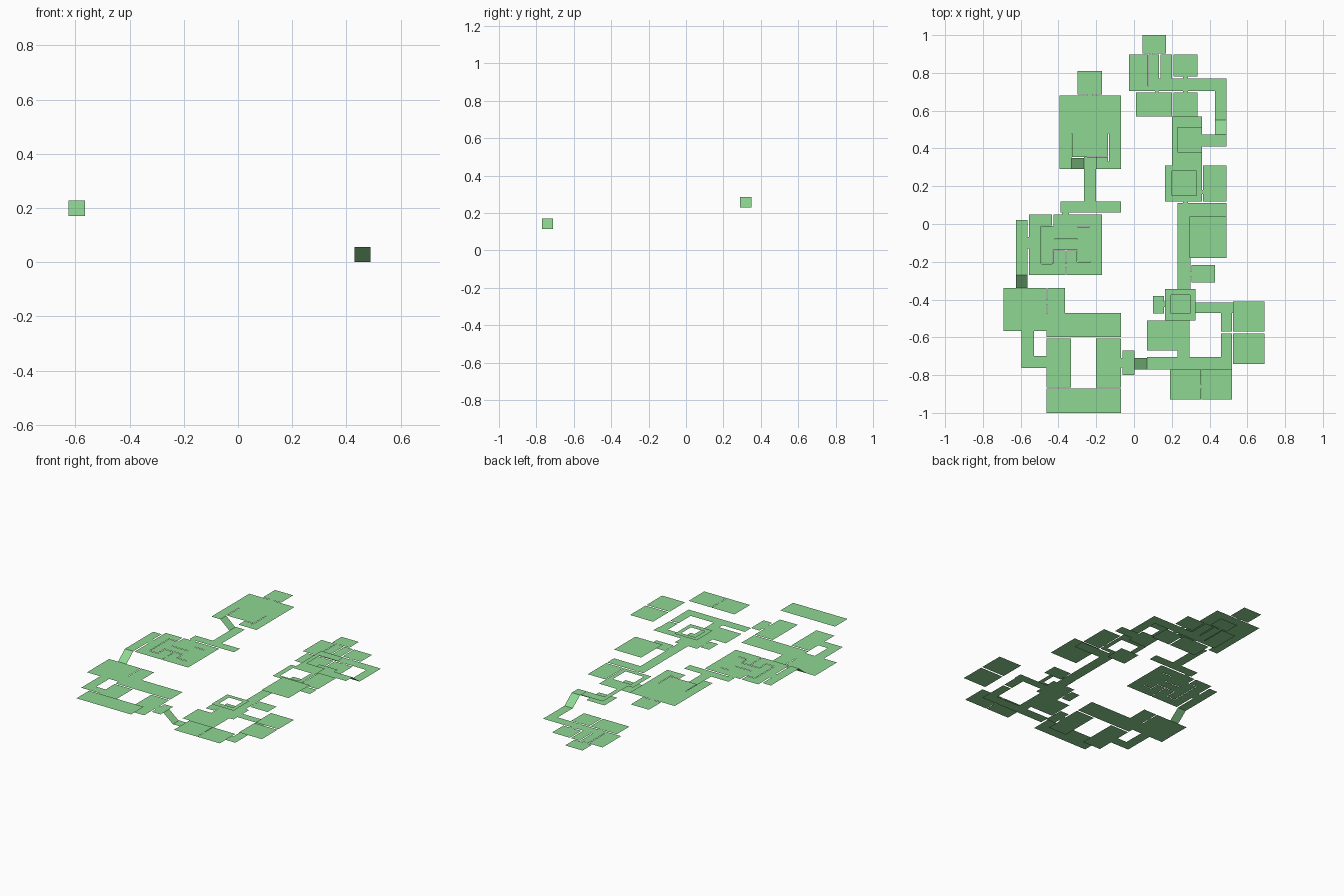
import bpy, bmesh

mat = bpy.data.materials.new("green_floor")
mat.diffuse_color = (0.27, 0.68, 0.29, 1)
H = 0.057   # height of one storey
G = 0.0015  # half width of a wall gap


def finish(bm, name):
    me = bpy.data.meshes.new(name)
    bm.to_mesh(me)
    bm.free()
    me.materials.append(mat)
    ob = bpy.data.objects.new(name, me)
    bpy.context.collection.objects.link(ob)


def inside(x, y, rects):
    return any(a < x < b and c < y < d for a, b, c, d in rects)


def vgap(x, y0, y1):
    return (x - G, x + G, y0, y1)


def hgap(y, x0, x1):
    return (x0, x1, y - G, y + G)


def floor(name, z, rects, cuts=()):
    """Flat sheet: union of rectangles (x0, x1, y0, y1) minus the cuts."""
    allr = list(rects) + list(cuts)
    xs = sorted({round(v, 4) for r in allr for v in r[:2]})
    ys = sorted({round(v, 4) for r in allr for v in r[2:]})
    bm = bmesh.new()
    verts = {}

    def vert(x, y):
        if (x, y) not in verts:
            verts[x, y] = bm.verts.new((x, y, z))
        return verts[x, y]

    for a, b in zip(xs, xs[1:]):
        for c, d in zip(ys, ys[1:]):
            mx, my = (a + b) / 2, (c + d) / 2
            if inside(mx, my, rects) and not inside(mx, my, cuts):
                bm.faces.new([vert(a, c), vert(b, c), vert(b, d), vert(a, d)])
    finish(bm, name)


def ramp(name, x0, x1, y0, y1, z00, z10, z11, z01):
    bm = bmesh.new()
    pts = [(x0, y0, z00), (x1, y0, z10), (x1, y1, z11), (x0, y1, z01)]
    bm.faces.new([bm.verts.new(p) for p in pts])
    finish(bm, name)


# lowest storey: northern rooms and loop corridor
floor("north_rooms", 0, [
    (.045, .17, .903, 1.0), (.08, .10, .895, .903),
    (-.027, .133, .705, .897), (.14, .20, .77, .897), (.208, .337, .78, .897),
    (.26, .285, .77, .78),
    (.133, .49, .705, .77), (.43, .49, .55, .705),
    (.01, .20, .568, .697), (.208, .337, .568, .697),
    (.11, .13, .697, .705), (.26, .285, .697, .705)],
    [vgap(.075, .73, .897)])

# second storey: platforms under the drop holes
floor("platform_corridor", H, [
    (.36, .49, .41, .475), (.23, .36, .38, .51), (.20, .33, .15, .28)])

# third storey: halls with drop holes, long corridor, south-east junction
floor("middle_rooms", 2 * H, [
    (.20, .36, .31, .57),
    (.165, .36, .12, .31), (.365, .49, .12, .31), (.36, .365, .16, .18),
    (.26, .285, .11, .12),
    (.23, .30, -.35, .11), (.30, .49, .04, .11),
    (.305, .43, -.31, -.217), (.30, .305, -.28, -.25)],
    [(.23, .36, .38, .51), (.20, .33, .15, .28)])
floor("southeast_rooms", 2 * H, [
    (.165, .325, -.51, -.35), (.10, .16, -.475, -.38), (.16, .165, -.44, -.41),
    (.07, .23, -.67, -.51), (.23, .295, -.705, -.51),
    (.325, .525, -.47, -.415), (.46, .52, -.57, -.47),
    (.46, .52, -.705, -.58), (.07, .52, -.77, -.705)])

# detached rooms one storey above their corridors
floor("raised_middle_room", 3 * H, [(.295, .49, -.18, .04)])
floor("ring_balcony", 3 * H, [(.165, .325, -.51, -.345)], [(.197, .297, -.475, -.375)])
floor("raised_southeast_rooms", 3 * H, [
    (.525, .69, -.57, -.41), (.525, .69, -.74, -.58), (.19, .52, -.93, -.77)],
    [vgap(.357, -.93, -.87), vgap(.357, -.85, -.77)])
floor("raised_southwest_room", 4 * H, [(-.463, -.07, -1.0, -.87)])

# fourth storey: south-west rooms around a court
floor("southwest_rooms", 3 * H, [
    (-.69, -.463, -.567, -.34), (-.458, -.365, -.47, -.34),
    (-.463, -.458, -.43, -.40),
    (-.463, -.07, -.598, -.47), (-.595, -.53, -.763, -.567),
    (-.53, -.463, -.763, -.70),
    (-.463, -.333, -.865, -.607),
    (-.20, -.07, -.865, -.607),
    (-.06, .002, -.80, -.67), (-.07, -.06, -.76, -.71)])

# fifth storey: maze room, side corridor and northern passage
floor("maze_room", 4 * H, [
    (-.555, -.17, -.27, -.01), (-.555, -.435, -.01, .05), (-.425, -.17, -.01, .05),
    (-.625, -.565, -.27, .02), (-.565, -.555, -.13, -.07),
    (-.39, -.07, .06, .12), (-.38, -.345, .05, .06),
    (-.265, -.20, .12, .355)],
    [vgap(-.49, -.21, -.01), hgap(-.21, -.49, -.435), vgap(-.43, -.21, -.14),
     hgap(-.14, -.43, -.30), hgap(-.08, -.42, -.30), vgap(-.36, -.27, -.23),
     vgap(-.36, -.21, -.14), vgap(-.30, -.20, -.14), hgap(-.20, -.30, -.23),
     hgap(-.015, -.30, -.235), hgap(-.01, -.49, -.435)])

# top storey: large hall with stair notch, and its annex
floor("top_hall", 5 * H, [
    (-.395, -.07, .355, .68), (-.395, -.33, .29, .355), (-.20, -.07, .29, .355),
    (-.30, -.17, .685, .81), (-.25, -.22, .68, .685)],
    [vgap(-.33, .355, .48), vgap(-.135, .33, .48), hgap(.355, -.25, -.135)])

# ramps between storeys
ramp("northeast_ramp", .43, .49, .475, .55, H, H, 0, 0)
ramp("south_ramp", .002, .07, -.77, -.71, 3 * H, 2 * H, 2 * H, 3 * H)
ramp("west_ramp", -.625, -.565, -.34, -.27, 3 * H, 3 * H, 4 * H, 4 * H)
ramp("top_ramp", -.33, -.265, .29, .35, 5 * H, 4 * H, 4 * H, 5 * H)
